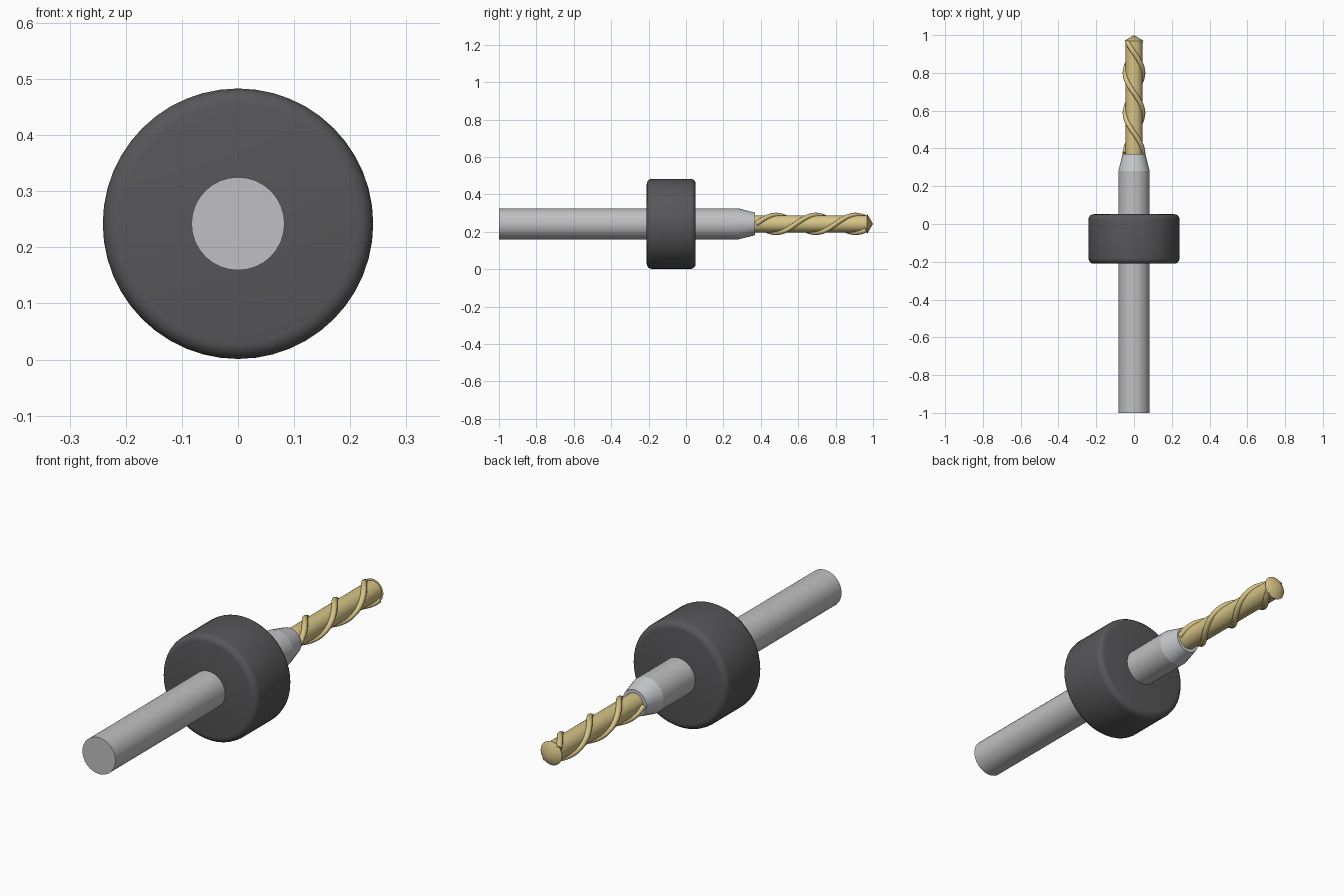
import bpy, bmesh, math

cube = bpy.data.objects.get("Cube")
if cube:
    bpy.data.objects.remove(cube, do_unlink=True)

AXIS_Z = 0.242   # height of the tool's axis


def material(name, color):
    m = bpy.data.materials.new(name)
    m.use_nodes = True
    m.diffuse_color = (*color, 1)
    bsdf = m.node_tree.nodes["Principled BSDF"]
    bsdf.inputs["Base Color"].default_value = (*color, 1)
    bsdf.inputs["Roughness"].default_value = 0.5
    return m


steel = material("steel grey", (0.53, 0.53, 0.54))
bright = material("bright steel", (0.58, 0.59, 0.62))
rubber = material("dark grey", (0.095, 0.095, 0.1))
gold = material("gold coating", (0.68, 0.55, 0.24))


def smooth(obj, angle=35):
    bpy.ops.object.select_all(action="DESELECT")
    obj.select_set(True)
    bpy.context.view_layer.objects.active = obj
    bpy.ops.object.shade_smooth_by_angle(angle=math.radians(angle))


def round_part(name, y0, y1, r0, r1, mat, sides=32, bevel=0):
    """Cylinder or cone lying along y, radius r0 at y0 and r1 at y1."""
    bpy.ops.mesh.primitive_cone_add(
        vertices=sides, radius1=r0, radius2=r1, depth=y1 - y0,
        location=(0, (y0 + y1) / 2, AXIS_Z), rotation=(-math.pi / 2, 0, 0))
    obj = bpy.context.object
    obj.name = name
    obj.data.materials.append(mat)
    if bevel:
        mod = obj.modifiers.new("rounded rims", "BEVEL")
        mod.width = bevel
        mod.segments = 4
        mod.limit_method = "ANGLE"
        mod.angle_limit = math.radians(40)
        bpy.ops.object.modifier_apply(modifier=mod.name)
    smooth(obj)
    return obj


def spiral(name, start, y0, y1, pitch, radius, wire, mat, steps=72, sides=10):
    """Round wire wound around the axis, capped at both ends."""
    bm = bmesh.new()
    rings = []
    slope = math.atan2(pitch, 2 * math.pi * radius)
    for i in range(steps + 1):
        y = y0 + (y1 - y0) * i / steps
        a = start + 2 * math.pi * (y - y0) / pitch
        c, s = math.cos(a), math.sin(a)
        ring = []
        for j in range(sides):
            b = 2 * math.pi * j / sides
            out = radius + wire * math.cos(b)
            side = wire * math.sin(b)
            around, along = side * math.sin(slope), -side * math.cos(slope)
            ring.append(bm.verts.new((out * c - around * s, y + along,
                                      out * s + around * c + AXIS_Z)))
        rings.append(ring)
    for p, q in zip(rings, rings[1:]):
        for j in range(sides):
            k = (j + 1) % sides
            bm.faces.new((p[j], p[k], q[k], q[j]))
    bm.faces.new(rings[0])
    bm.faces.new(rings[-1])
    bmesh.ops.recalc_face_normals(bm, faces=bm.faces)
    mesh = bpy.data.meshes.new(name)
    bm.to_mesh(mesh)
    bm.free()
    mesh.materials.append(mat)
    obj = bpy.data.objects.new(name, mesh)
    bpy.context.collection.objects.link(obj)
    smooth(obj, 50)


# Shank, depth collar and tapered neck
round_part("shank", -1, 0.28, 0.083, 0.083, steel)
round_part("collar", -0.21, 0.052, 0.241, 0.241, rubber, sides=48, bevel=0.028)
round_part("neck", 0.28, 0.37, 0.083, 0.06, bright)

# Cutting end: core, pointed tip and two spiral flutes
round_part("drill_core", 0.36, 0.97, 0.045, 0.045, gold)
round_part("drill_tip", 0.968, 1, 0.054, 0, gold)
for i, name in enumerate(("flute_a", "flute_b")):
    spiral(name, i * math.pi, 0.375, 0.965, 0.425, 0.047, 0.013, gold)
